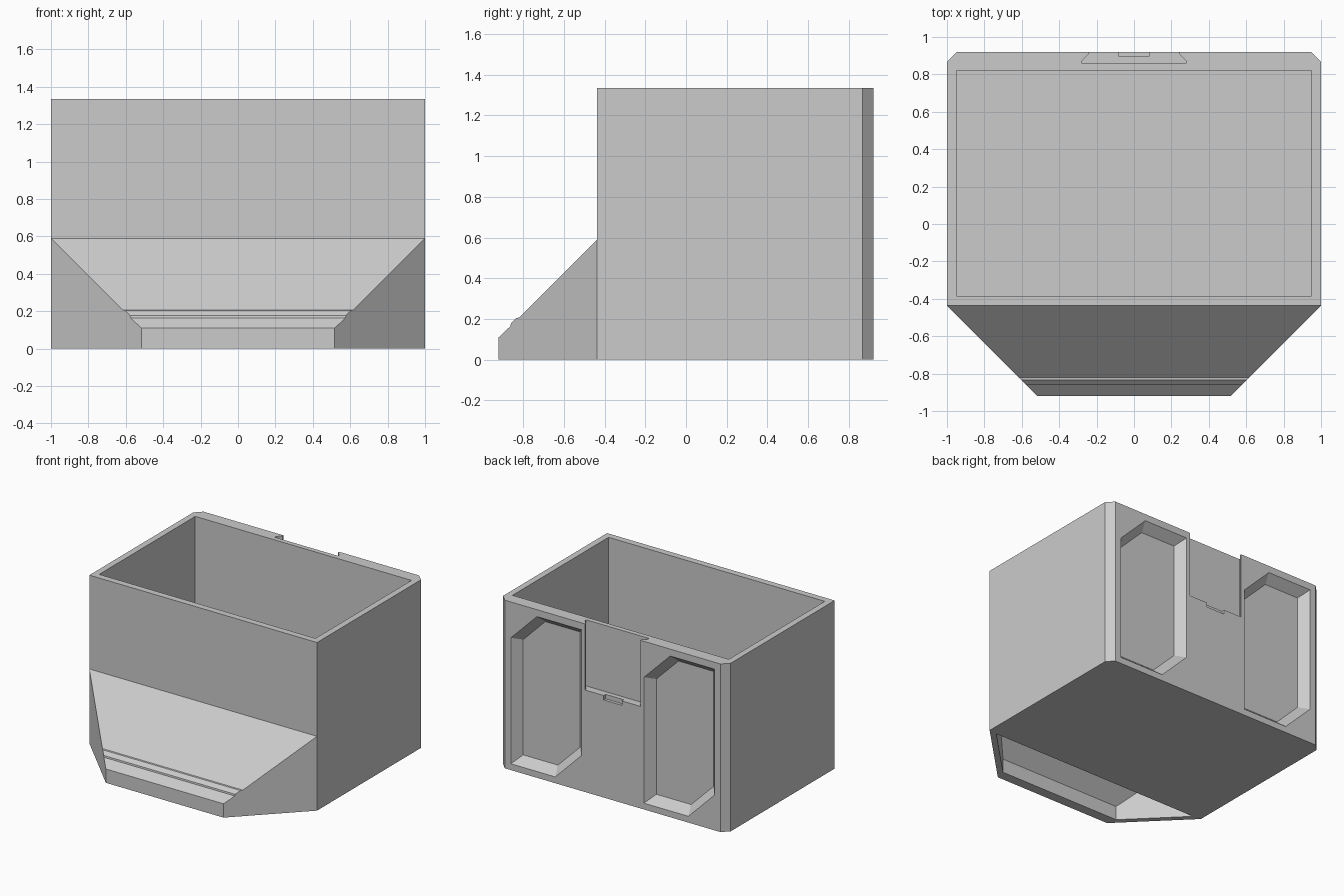
import bpy
from mathutils import Vector

if "Cube" in bpy.data.objects:
    bpy.data.objects.remove(bpy.data.objects["Cube"])


def loft(name, loop_a, loop_b):
    """Closed solid between two matching loops of 3D points."""
    n = len(loop_a)
    faces = [list(range(n))[::-1], list(range(n, 2 * n))]
    faces += [[i, (i + 1) % n, n + (i + 1) % n, n + i] for i in range(n)]
    mesh = bpy.data.meshes.new(name)
    mesh.from_pydata([Vector(p) for p in loop_a + loop_b], [], faces)
    obj = bpy.data.objects.new(name, mesh)
    bpy.context.collection.objects.link(obj)
    bpy.context.view_layer.objects.active = obj
    obj.select_set(True)
    bpy.ops.object.mode_set(mode='EDIT')
    bpy.ops.mesh.select_all(action='SELECT')
    bpy.ops.mesh.normals_make_consistent(inside=False)
    bpy.ops.object.mode_set(mode='OBJECT')
    obj.select_set(False)
    return obj


def prism(name, plan, z0, z1):
    """Plan outline in x, y raised from z0 to z1."""
    return loft(name, [(x, y, z0) for x, y in plan], [(x, y, z1) for x, y in plan])


def tapered_nose(name, profile, half):
    """Side profile in y, z whose half width grows towards the back."""
    return loft(name, [(-half - y, y, z) for y, z in profile],
                [(half + y, y, z) for y, z in profile])


def cut(target, cutter):
    cutter.hide_render = True
    mod = target.modifiers.new("cut", 'BOOLEAN')
    mod.operation = 'DIFFERENCE'
    mod.solver = 'EXACT'
    mod.object = cutter
    bpy.context.view_layer.objects.active = target
    bpy.ops.object.modifier_apply(modifier=mod.name)
    bpy.data.objects.remove(cutter)


def rect(x0, x1, y0, y1):
    return [(x0, y0), (x1, y0), (x1, y1), (x0, y1)]


# Bin body with chamfered back corners
body = prism("bin_body", [(-1, -.437), (1, -.437), (1, .867), (.947, .92),
                          (-.947, .92), (-1, .867)], 0, 1.335)
cut(body, prism("cavity", rect(-.95, .95, -.385, .82), .05, 1.5))

# Dovetail mounting slot in the back, with a small catch notch in its ledge
half_slot = [(.243, .95), (.243, .908), (.277, .874), (.277, .858)]
slot = half_slot + [(-x, y) for x, y in reversed(half_slot)]
cut(body, prism("slot", slot, .81, 1.5))
cut(body, prism("catch_notch", rect(-.08, .08, .896, .95), .775, .83))


# Two tapered six-sided pockets in the back
def pocket_loop(cx, inset, y):
    w, z0, z1, c = .31 - inset, .05 + inset, 1.28 - inset, .23 - inset * .59
    pts = [(-w, z0 + c), (-w + c, z0), (w, z0),
           (w, z1 - c), (w - c, z1), (-w, z1)]
    return [(cx + x, y, z) for x, z in pts]


for cx in (.585, -.585):
    cut(body, loft("pocket", pocket_loop(cx, -.0171, .94), pocket_loop(cx, .06, .85)))

# Sloped front nose with a thin raised ridge, hollow from below
nose = tapered_nose("front_nose", [(-.437, 0), (-.92, 0), (-.92, .11), (-.862, .165),
                                   (-.86, .178), (-.833, .205), (-.82, .207),
                                   (-.437, .59)], 1.437)
cut(nose, tapered_nose("nose_hollow", [(-.445, -.1), (-.84, -.1), (-.84, .11),
                                       (-.445, .505)], 1.375))
